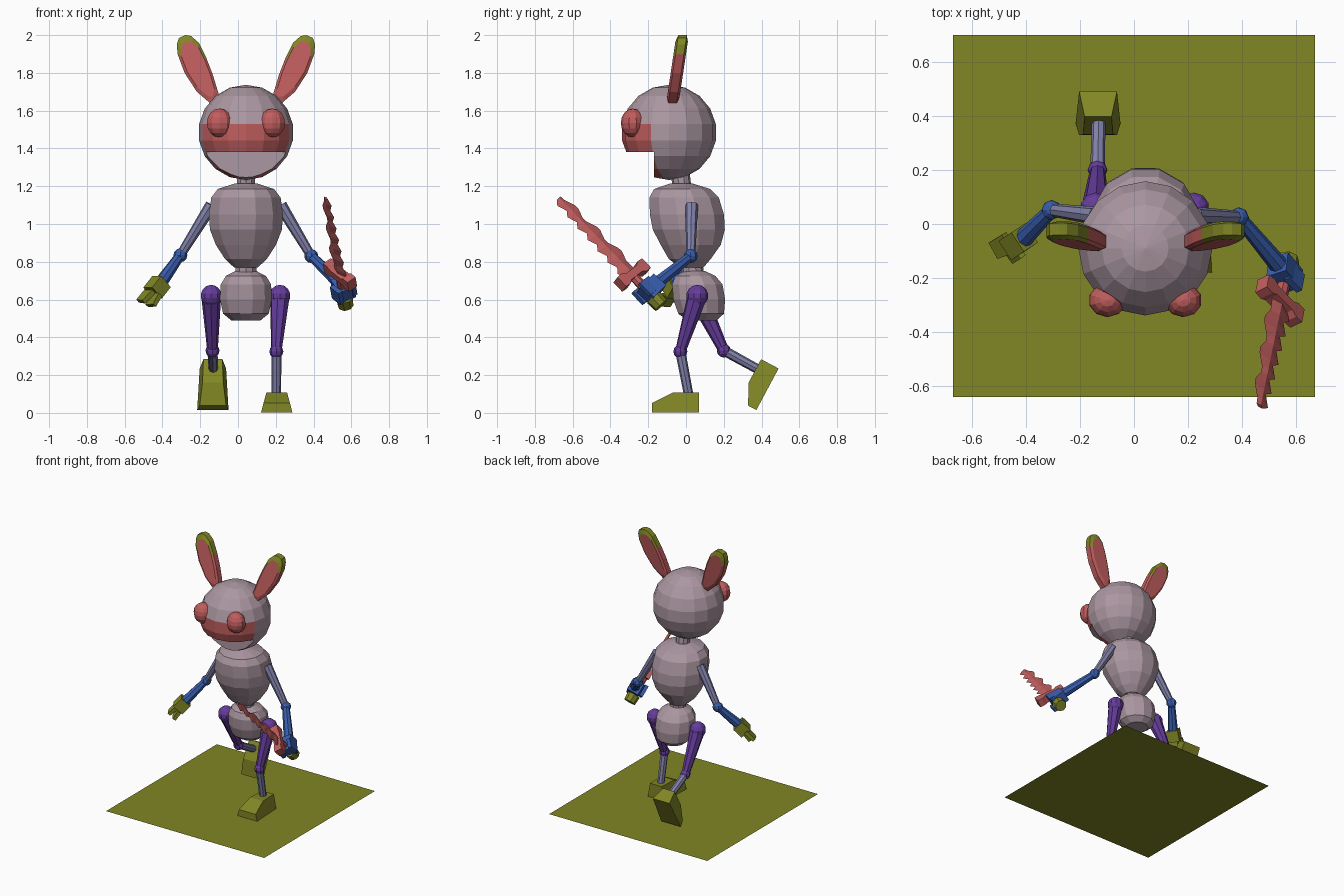
import bpy, bmesh, math
from mathutils import Vector, Matrix

if "Cube" in bpy.data.objects:
    bpy.data.objects.remove(bpy.data.objects["Cube"])

V = Vector
CX = 0.042  # body centre line


def material(name, rgb):
    m = bpy.data.materials.new(name)
    m.diffuse_color = (*rgb, 1)
    m.use_nodes = True
    m.node_tree.nodes["Principled BSDF"].inputs["Base Color"].default_value = m.diffuse_color
    return m


MAUVE = material("mauve", (0.41, 0.31, 0.36))
RED = material("red", (0.53, 0.11, 0.11))
OLIVE = material("olive", (0.22, 0.24, 0.018))
BLUE = material("blue", (0.04, 0.11, 0.42))
SLATE = material("slate", (0.22, 0.22, 0.40))
PURPLE = material("purple", (0.13, 0.045, 0.33))


def finish(name, bm, *mats, pick=None):
    """Turn a bmesh into an object; pick chooses a material per face centre."""
    bmesh.ops.recalc_face_normals(bm, faces=bm.faces)
    if pick:
        for f in bm.faces:
            f.material_index = pick(f.calc_center_median())
    me = bpy.data.meshes.new(name)
    bm.to_mesh(me)
    bm.free()
    for m in mats:
        me.materials.append(m)
    ob = bpy.data.objects.new(name, me)
    bpy.context.collection.objects.link(ob)
    return ob


def loft(name, rings, *mats, pick=None):
    """Skin a list of equal-length closed rings and cap both ends."""
    bm = bmesh.new()
    rs = [[bm.verts.new(p) for p in r] for r in rings]
    n = len(rs[0])
    for a, b in zip(rs, rs[1:]):
        for i in range(n):
            bm.faces.new((a[i], a[(i + 1) % n], b[(i + 1) % n], b[i]))
    bm.faces.new(rs[0])
    bm.faces.new(rs[-1])
    return finish(name, bm, *mats, pick=pick)


def lathe(name, profile, mat, n=12):
    """Profile entries: radius, height, y centre."""
    ang = [2 * math.pi * (i + 0.5) / n for i in range(n)]
    return loft(name, [[V((CX + r * math.cos(a), y + r * math.sin(a), z)) for a in ang]
                       for r, z, y in profile], mat)


def ball(name, c, r, mat, seg=10, rings=7, scale=(1, 1, 1)):
    bm = bmesh.new()
    bmesh.ops.create_uvsphere(bm, u_segments=seg, v_segments=rings, radius=r,
                              matrix=Matrix.Translation(c) @ Matrix.Diagonal((*scale, 1)))
    return finish(name, bm, mat)


def limb(name, a, b, ra, rb, mat, n=8):
    a, b = V(a), V(b)
    bm = bmesh.new()
    m = Matrix.Translation((a + b) / 2) @ (b - a).to_track_quat('Z', 'Y').to_matrix().to_4x4()
    bmesh.ops.create_cone(bm, cap_ends=True, segments=n, radius1=ra, radius2=rb,
                          depth=(b - a).length, matrix=m)
    return finish(name, bm, mat)


def bar(name, a, b, side, w, t, mat, taper=1.0):
    """Rectangular bar from a to b, w wide along side and t thick."""
    a, b = V(a), V(b)
    d = (b - a).normalized()
    s = V(side)
    s = (s - d * s.dot(d)).normalized()
    u = d.cross(s)
    ring = lambda p, k: [p + (s * w * i + u * t * j) * k / 2
                         for i, j in ((1, 1), (-1, 1), (-1, -1), (1, -1))]
    return loft(name, [ring(a, 1), ring(b, taper)], mat)


# Base sheet
bm = bmesh.new()
bm.faces.new([bm.verts.new(p) for p in
              ((-.67, -.64, 0), (.67, -.64, 0), (.67, .70, 0), (-.67, .70, 0))])
finish("base_sheet", bm, OLIVE)

# Head with the lower front cut away for the open mouth
bm = bmesh.new()
bmesh.ops.create_uvsphere(bm, u_segments=16, v_segments=9, radius=0.252,
                          matrix=Matrix.Translation((CX, -0.09, 1.485)))
head = finish("head", bm, MAUVE, RED, pick=lambda c: int(c.y < -0.15 and c.z < 1.5))
bm = bmesh.new()
bmesh.ops.create_cube(bm, size=1, matrix=Matrix.Translation((CX, -0.42, 1.13))
                      @ Matrix.Diagonal((1, 0.5, 0.5, 1)))
cutter = finish("mouth_cutter", bm, MAUVE)
mod = head.modifiers.new("mouth", 'BOOLEAN')
mod.operation = 'DIFFERENCE'
mod.solver = 'EXACT'
mod.object = cutter
dg = bpy.context.evaluated_depsgraph_get()
head_mesh = bpy.data.meshes.new_from_object(head.evaluated_get(dg))
head.modifiers.clear()
head.data = head_mesh
bpy.data.objects.remove(cutter)

# Eyes and ears, mirrored about the centre line
EAR = ((.155, 1.635), (.19, 1.64), (.26, 1.70), (.325, 1.80), (.362, 1.90), (.366, 1.95),
       (.355, 1.985), (.32, 2.0), (.29, 1.995), (.25, 1.96), (.21, 1.88), (.175, 1.79), (.145, 1.69))
for side, tag in ((-1, "left"), (1, "right")):
    ball(f"eye_{tag}", (CX + side * .14, -.282, 1.535), .074, RED, 10, 8, (.95, .85, 1.03))
    mid = V((.255, 1.83))
    rings = []
    for dy, k in ((.033, .8), (.022, 1), (-.022, 1), (-.033, .8)):
        pts = [mid + (V(p) - mid) * k for p in EAR]
        rings.append([V((CX + side * p.x, -.072 + .15 * (p.y - 1.64) + dy, p.y)) for p in pts])
    # Each ear is red with an olive rim near the tip
    loft(f"ear_{tag}", rings, RED, OLIVE, pick=lambda c: int(c.z > 1.9))

# Neck, chest, waist and pelvis
lathe("neck", [(.05, 1.18, -.02), (.05, 1.27, -.03)], MAUVE, 10)
lathe("chest", [(.065, .77, .03), (.115, .815, .02), (.165, .89, .025), (.197, .97, .015),
                (.203, 1.05, .005), (.19, 1.14, -.01), (.155, 1.185, -.02), (.06, 1.215, -.025)], MAUVE)
lathe("waist", [(.058, .70, .04), (.058, .80, .03)], MAUVE, 10)
lathe("pelvis", [(.08, .49, .085), (.125, .525, .08), (.142, .60, .07), (.138, .68, .06),
                 (.11, .725, .05), (.055, .752, .045)], MAUVE)

# Legs: hip, knee, ankle
LEGS = {"left": ((-.142, .06, .62), (-.135, .20, .33), (-.13, .41, .215)),
        "right": ((.222, .06, .62), (.203, -.03, .325), (.203, .015, .09))}
for tag, (hip, knee, ankle) in LEGS.items():
    ball(f"hip_{tag}", hip, .058, PURPLE)
    limb(f"thigh_{tag}", hip, knee, .053, .028, PURPLE)
    ball(f"knee_{tag}", knee, .037, PURPLE, 8, 6)
    limb(f"shin_{tag}", knee, ankle, .027, .025, SLATE)

# Feet: side profile of (distance from heel, height, half width)
FOOT = ((0, 0, .07), (.25, 0, .083), (.25, .05, .07), (.14, .105, .055), (0, .105, .05))
FEET = {"left": (V((-.133, .49, .235)), V((0, -.47, -.88)), V((0, -.88, .47))),
        "right": (V((.205, .07, .002)), V((0, -1, 0)), V((0, 0, 1)))}
for tag, (heel, fwd, up) in FEET.items():
    loft(f"foot_{tag}", [[heel + fwd * d + up * h + V((s * w, 0, 0)) for d, h, w in FOOT]
                         for s in (-1, 1)], OLIVE)

# Arms: shoulder, elbow, wrist
ARMS = {"left": ((-.14, .03, 1.10), (-.305, .052, .835), (-.415, -.06, .68)),
        "right": ((.225, .03, 1.10), (.388, .025, .83), (.555, -.175, .67))}
for tag, (shoulder, elbow, wrist) in ARMS.items():
    limb(f"upper_arm_{tag}", shoulder, elbow, .034, .024, SLATE)
    ball(f"elbow_{tag}", elbow, .037, BLUE, 8, 6)
    limb(f"forearm_{tag}", elbow, wrist, .026, .036, BLUE)

# Free hand: palm with two prongs
WIDE = (-.6, .75, -.1)
bar("palm_left", (-.405, -.05, .695), (-.452, -.082, .635), WIDE, .085, .085, OLIVE)
bar("finger_left", (-.462, -.07, .648), (-.515, -.095, .59), WIDE, .08, .028, OLIVE, .85)
bar("thumb_left", (-.434, -.09, .625), (-.462, -.115, .568), WIDE, .08, .028, OLIVE, .85)

# Sword frame: along the blade, across it, and its flat normal
base, tip = V((.54, -.285, .73)), V((.462, -.685, 1.15))
along = (tip - base).normalized()
across = V((.62, -.62, -.48))
across = (across - along * across.dot(along)).normalized()
normal = along.cross(across)

# Gripping hand and handle
grip = base - along * .11
bar("palm_right", V((.53, -.15, .69)), V((.585, -.215, .625)), along, .09, .085, BLUE)
bar("finger_right", grip + normal * .045 - across * .03, grip + normal * .045 + across * .045,
    along, .085, .025, BLUE)
bar("thumb_right", grip - normal * .045 - across * .03, grip - normal * .045 + across * .045,
    along, .085, .025, BLUE)
limb("sword_handle", base - along * .19, base, .026, .026, RED)
limb("sword_pommel", base - along * .225, base - along * .165, .042, .046, OLIVE)

# Guard with flared ends
guard = [(-.105, .034), (-.07, .036), (-.045, .022), (.045, .022), (.07, .036), (.105, .034)]
loft("sword_guard", [[base + across * s + along * h * i + normal * .028 * j
                      for i, j in ((1, 1), (-1, 1), (-1, -1), (1, -1))] for s, h in guard], RED)

# Jagged blade: stations alternate between spike tips and notches
rings = []
length = (tip - base).length
for i in range(15):
    t = i / 14
    core = .042 * (1 - .6 * t)
    a = core + (.026 if i % 2 else 0)
    b = core + (.024 if i % 4 in (0, 3) and i else 0)
    sweep = .012 if i % 2 else 0
    p = base + along * length * t * .97
    th = .014 * (1 - .5 * t)
    rings.append([p + across * a + along * sweep, p + normal * th,
                  p - across * b + along * sweep, p - normal * th])
loft("sword_blade", rings, RED)
